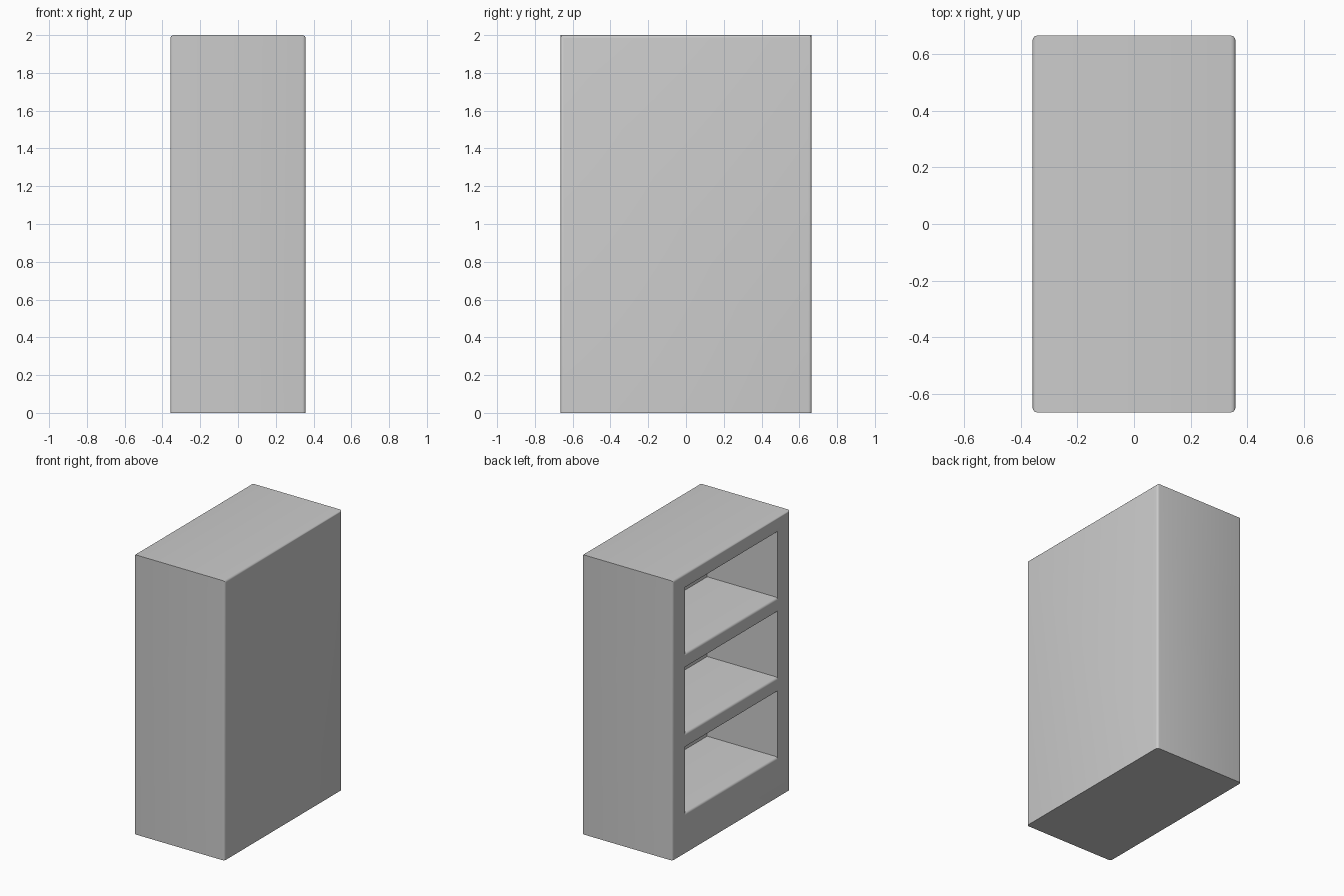
import bpy, bmesh, math

if "Cube" in bpy.data.objects:
    bpy.data.objects.remove(bpy.data.objects["Cube"])

HX, HY, H = 0.358, 0.665, 2.0   # half depth, half width, height
R, SEG = 0.017, 4               # rounding of edges
SIDE, BACK_X = 0.14, 0.20       # side wall thickness, inner face of back panel
FLOOR, OPEN_H, PITCH = 0.287, 0.465, 0.57


def new_object(name, bm):
    mesh = bpy.data.meshes.new(name)
    bmesh.ops.recalc_face_normals(bm, faces=bm.faces)
    bm.to_mesh(mesh)
    bm.free()
    ob = bpy.data.objects.new(name, mesh)
    bpy.context.collection.objects.link(ob)
    return ob


# Cabinet body: rounded uprights and long top edges, sharp short edges and base
bm = bmesh.new()
bmesh.ops.create_cube(bm, size=1)
for v in bm.verts:
    v.co = (v.co.x * 2 * HX, v.co.y * 2 * HY, (v.co.z + 0.5) * H)


def is_rounded(e):
    a, b = (v.co for v in e.verts)
    return abs(a.z - b.z) > 1 or (abs(a.y - b.y) > 1 and a.z > 1)


bmesh.ops.bevel(bm, geom=[e for e in bm.edges if is_rounded(e)], offset=R,
                offset_type='OFFSET', segments=SEG, profile=0.5, affect='EDGES')
body = new_object("bookcase_body", bm)


# Compartment cutter: profile flared at the mouth, so shelf edges come out rounded
def compartment(z0):
    z1 = z0 + OPEN_H
    arc = [(-HX + R * (1 - math.sin(t)), R * (1 - math.cos(t)))
           for t in (math.pi / 2 * i / SEG for i in range(SEG + 1))]
    low = [(BACK_X, z0)] + [(x, z0 - d) for x, d in arc]
    low = [(BACK_X, z0)] + [(-HX + R * (1 - math.sin(t)), z0 - R * (1 - math.cos(t)))
                            for t in (math.pi / 2 * i / SEG for i in range(SEG + 1))]
    low.append((-HX - 0.1, z0 - R))
    high = [(x, z0 + z1 - z) for x, z in reversed(low)]
    bm = bmesh.new()
    face = bm.faces.new([bm.verts.new((x, SIDE - HY, z)) for x, z in low + high])
    ext = bmesh.ops.extrude_face_region(bm, geom=[face])
    top = [g for g in ext["geom"] if isinstance(g, bmesh.types.BMVert)]
    bmesh.ops.translate(bm, verts=top, vec=(0, 2 * (HY - SIDE), 0))
    ob = new_object("compartment_cutter", bm)
    ob.hide_render = True
    return ob


bpy.context.view_layer.objects.active = body
body.select_set(True)
for i in range(3):
    cutter = compartment(FLOOR + i * PITCH)
    mod = body.modifiers.new("compartment", 'BOOLEAN')
    mod.operation = 'DIFFERENCE'
    mod.solver = 'EXACT'
    mod.object = cutter
    bpy.ops.object.modifier_apply(modifier=mod.name)
    bpy.data.objects.remove(cutter)

bpy.ops.object.shade_smooth_by_angle(angle=math.radians(35))
